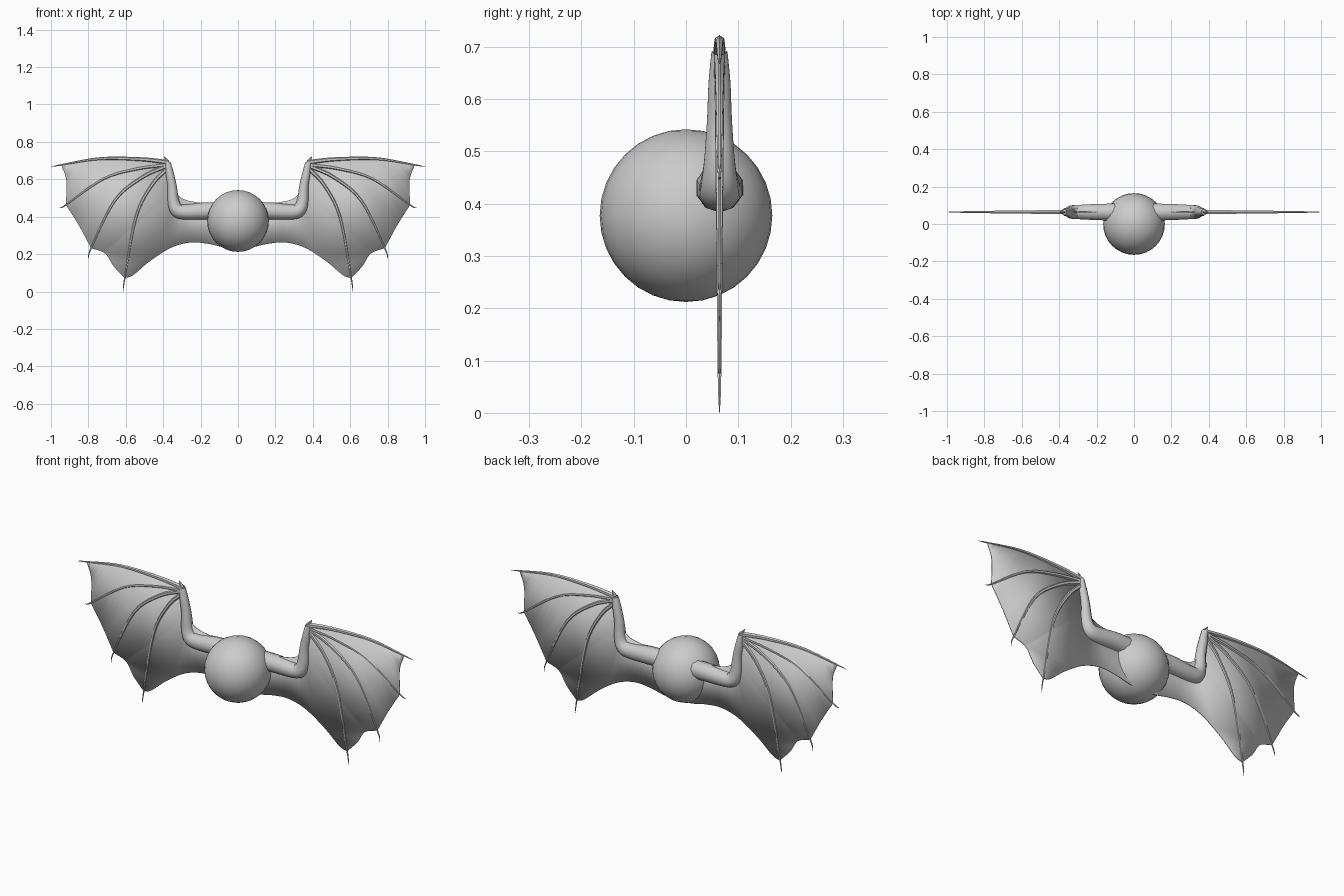
import bpy, bmesh, math
from mathutils import Vector

if "Cube" in bpy.data.objects:
    bpy.data.objects.remove(bpy.data.objects["Cube"])

WING_Y = 0.064


def spline(pts, steps=6):
    """Catmull-Rom through points of any dimension."""
    p = [Vector(q) for q in pts]
    p = [p[0] * 2 - p[1]] + p + [p[-1] * 2 - p[-2]]
    out = []
    for i in range(1, len(p) - 2):
        a, b, c, d = p[i - 1:i + 3]
        for k in range(steps):
            t = k / steps
            out.append(0.5 * (2 * b + (c - a) * t + (2 * a - 5 * b + 4 * c - d) * t * t
                              + (3 * b - a - 3 * c + d) * t ** 3))
    return out + [p[-2]]


def finish(bm, name, angle=40):
    bmesh.ops.recalc_face_normals(bm, faces=bm.faces)
    me = bpy.data.meshes.new(name)
    bm.to_mesh(me)
    bm.free()
    ob = bpy.data.objects.new(name, me)
    bpy.context.collection.objects.link(ob)
    bpy.context.view_layer.objects.active = ob
    ob.select_set(True)
    bpy.ops.object.shade_smooth_by_angle(angle=math.radians(angle))
    ob.select_set(False)
    return ob


def tube(name, pts, side, sides=8, steps=5):
    """Tapered tube in the wing plane; pts are (x, z, radius)."""
    path = spline(pts, steps)
    bm = bmesh.new()
    rings = []
    for i, p in enumerate(path):
        t = path[min(i + 1, len(path) - 1)] - path[max(i - 1, 0)]
        n = Vector((-t.y, t.x)).normalized()
        r = max(p.z, 0.0008)
        ring = []
        for k in range(sides):
            a = 2 * math.pi * k / sides
            ring.append(bm.verts.new((side * (p.x + n.x * r * math.cos(a)),
                                      WING_Y + r * math.sin(a),
                                      p.y + n.y * r * math.cos(a))))
        rings.append(ring)
    for a, b in zip(rings, rings[1:]):
        for k in range(sides):
            j = (k + 1) % sides
            bm.faces.new((a[k], a[j], b[j], b[k]))
    bm.faces.new(rings[0])
    bm.faces.new(rings[-1])
    return finish(bm, name)


# round body
bpy.ops.mesh.primitive_uv_sphere_add(segments=32, ring_count=16, radius=0.165,
                                     location=(0, 0, 0.377))
body = bpy.context.object
body.name = "body"
bpy.ops.object.shade_smooth()

# limb paths: x, z, radius
ARM = [(0.06, 0.43, 0.047), (0.18, 0.43, 0.046), (0.28, 0.425, 0.041), (0.325, 0.435, 0.038),
       (0.345, 0.48, 0.031), (0.352, 0.56, 0.025), (0.365, 0.63, 0.022), (0.376, 0.69, 0.016)]
THUMB = [(0.372, 0.67, 0.015), (0.381, 0.697, 0.010), (0.395, 0.722, 0.001)]
FINGERS = [
    [(0.37, 0.690, 0.013), (0.52, 0.707, 0.011), (0.74, 0.710, 0.008), (0.945, 0.677, 0.004), (1.0, 0.667, 0.0008)],
    [(0.37, 0.680, 0.012), (0.54, 0.657, 0.010), (0.72, 0.603, 0.008), (0.92, 0.463, 0.004), (0.955, 0.448, 0.0008)],
    [(0.37, 0.675, 0.012), (0.51, 0.612, 0.010), (0.66, 0.485, 0.008), (0.785, 0.232, 0.004), (0.80, 0.175, 0.0008)],
    [(0.37, 0.665, 0.012), (0.46, 0.570, 0.010), (0.545, 0.400, 0.008), (0.605, 0.075, 0.004), (0.614, 0.001, 0.0008)],
]
# membrane edge segments between finger tips, then back to the body
SCALLOPS = [
    [(0.945, 0.677), (0.918, 0.595), (0.92, 0.463)],
    [(0.92, 0.463), (0.852, 0.355), (0.785, 0.232)],
    [(0.785, 0.232), (0.71, 0.203), (0.665, 0.135), (0.605, 0.072)],
    [(0.605, 0.072), (0.56, 0.088), (0.47, 0.163), (0.36, 0.233), (0.256, 0.262),
     (0.16, 0.255), (0.07, 0.237), (0.02, 0.25)],
]
WEB = [(0.02, 0.44), (0.2, 0.474), (0.27, 0.487), (0.312, 0.508), (0.335, 0.545)]

for side, tag in ((1, "right"), (-1, "left")):
    tube("arm_" + tag, ARM, side, sides=10)
    tube("thumb_claw_" + tag, THUMB, side, sides=6)
    for i, f in enumerate(FINGERS):
        tube(f"finger_{i + 1}_{tag}", f, side, sides=6)

    # thin wing membrane
    outline = [Vector(p[:2]) for p in spline(FINGERS[0][:4])]
    for s in SCALLOPS:
        outline += spline(s)[1:]
    outline += spline(WEB) + [Vector((0.355, 0.62))]
    bm = bmesh.new()
    face = bm.faces.new([bm.verts.new((side * p.x, WING_Y - 0.002, p.y)) for p in outline])
    face.normal_update()
    bmesh.ops.triangulate(bm, faces=[face])
    ob = finish(bm, "wing_membrane_" + tag, 30)
    mod = ob.modifiers.new("thickness", "SOLIDIFY")
    mod.thickness = 0.004
    mod.offset = 1 if ob.data.polygons[0].normal.y > 0 else -1
